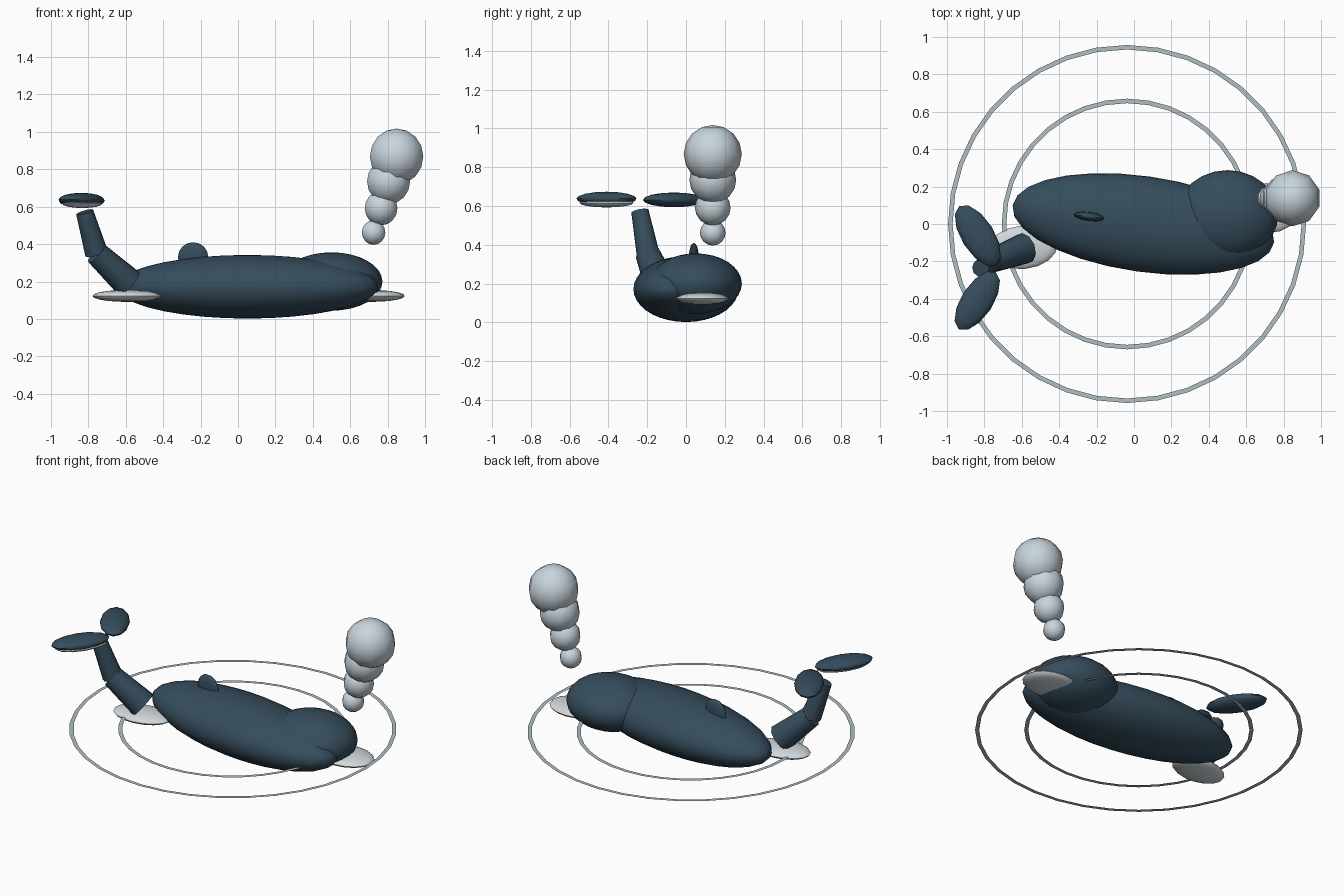
import bpy, bmesh, math
from mathutils import Vector, Matrix

cube = bpy.data.objects.get("Cube")
if cube:
    bpy.data.objects.remove(cube, do_unlink=True)


def material(name, rgb):
    m = bpy.data.materials.new(name)
    m.use_nodes = True
    m.diffuse_color = (*rgb, 1)
    m.node_tree.nodes["Principled BSDF"].inputs["Base Color"].default_value = (*rgb, 1)
    return m


NAVY = material("deep_navy", (0.036, 0.073, 0.107))
PALE = material("pale_skin", (0.64, 0.69, 0.72))
MIST = material("mist_grey", (0.58, 0.66, 0.72))
RIPPLE = material("ripple_grey", (0.44, 0.52, 0.56))


def finish(name, bm, mat, smooth=True):
    me = bpy.data.meshes.new(name)
    bm.to_mesh(me)
    bm.free()
    me.materials.append(mat)
    ob = bpy.data.objects.new(name, me)
    bpy.context.collection.objects.link(ob)
    if smooth:
        bpy.ops.object.select_all(action="DESELECT")
        ob.select_set(True)
        bpy.context.view_layer.objects.active = ob
        bpy.ops.object.shade_smooth_by_angle(angle=math.radians(50))
    return ob


def ellipsoid(name, centre, radii, mat, turn=0, segs=16, rings=10, tilt=0):
    """Squashed sphere, tilted about its long axis, then turned about z."""
    bm = bmesh.new()
    bmesh.ops.create_uvsphere(bm, u_segments=segs, v_segments=rings, radius=1)
    place = (Matrix.Translation(centre) @ Matrix.Rotation(math.radians(turn), 4, "Z")
             @ Matrix.Rotation(math.radians(tilt), 4, "X") @ Matrix.Diagonal((*radii, 1)))
    bm.transform(place)
    return finish(name, bm, mat)


def limb(name, start, end, r_start, r_end, mat):
    """Tapered, capped cylinder between two points."""
    a, b = Vector(start), Vector(end)
    bm = bmesh.new()
    bmesh.ops.create_cone(bm, cap_ends=True, segments=10, radius1=r_start,
                          radius2=r_end, depth=(b - a).length)
    spin = (b - a).to_track_quat("Z", "Y").to_matrix().to_4x4()
    bm.transform(Matrix.Translation((a + b) / 2) @ spin)
    return finish(name, bm, mat)


def flat_ring(name, centre, inner, outer, mat, segs=36):
    bm = bmesh.new()
    loops = []
    for r in (inner, outer):
        loops.append([bm.verts.new(Vector(centre) + Vector((
            r * math.cos(math.tau * i / segs), r * math.sin(math.tau * i / segs), 0)))
            for i in range(segs)])
    a, b = loops
    for i in range(segs):
        j = (i + 1) % segs
        bm.faces.new((a[i], b[i], b[j], a[j]))
    return finish(name, bm, mat, smooth=False)


# Body, head and back fin
ellipsoid("body", (0.05, 0, 0.172), (0.706, 0.256, 0.17), NAVY, turn=-8, segs=28, rings=18)
ellipsoid("head", (0.5, 0.05, 0.2), (0.272, 0.238, 0.156), NAVY, segs=24, rings=16)
ellipsoid("back_fin", (-0.24, 0.04, 0.33), (0.082, 0.024, 0.08), NAVY, turn=-8, segs=12, rings=8)

# Pale flat fins at both ends
ellipsoid("front_fin", (0.71, 0.085, 0.123), (0.182, 0.134, 0.032), PALE)
ellipsoid("rear_fin", (-0.595, -0.125, 0.123), (0.185, 0.116, 0.032), PALE, turn=5)

# Raised tail in two tapered pieces
knee = (-0.756, -0.195, 0.35)
limb("tail_base", (-0.585, -0.13, 0.19), knee, 0.085, 0.066, NAVY)
limb("tail_tip", knee, (-0.82, -0.237, 0.572), 0.062, 0.047, NAVY)

# Tail flukes, one with a pale underside
ellipsoid("fluke_left", (-0.835, -0.062, 0.632), (0.187, 0.088, 0.038), NAVY, turn=122, segs=12, rings=8)
ellipsoid("fluke_right", (-0.838, -0.41, 0.638), (0.182, 0.085, 0.036), NAVY, turn=57, segs=12, rings=8)
ellipsoid("fluke_underside", (-0.832, -0.41, 0.617), (0.165, 0.074, 0.024), PALE, turn=57, segs=12, rings=8)

# Spout of growing puffs
puffs = [(0.725, 0.462, 0.066), (0.765, 0.592, 0.092),
         (0.805, 0.735, 0.121), (0.848, 0.868, 0.15)]
for i, (x, z, r) in enumerate(puffs):
    ellipsoid(f"spout_puff_{i + 1}", (x, 0.138, z), (r, r, r), MIST, segs=10, rings=8)

# Ripples on the water line
for name, r in (("inner_ripple", 0.67), ("outer_ripple", 0.957)):
    flat_ring(name, (-0.037, 0, 0.13), r - 0.024, r, RIPPLE)
